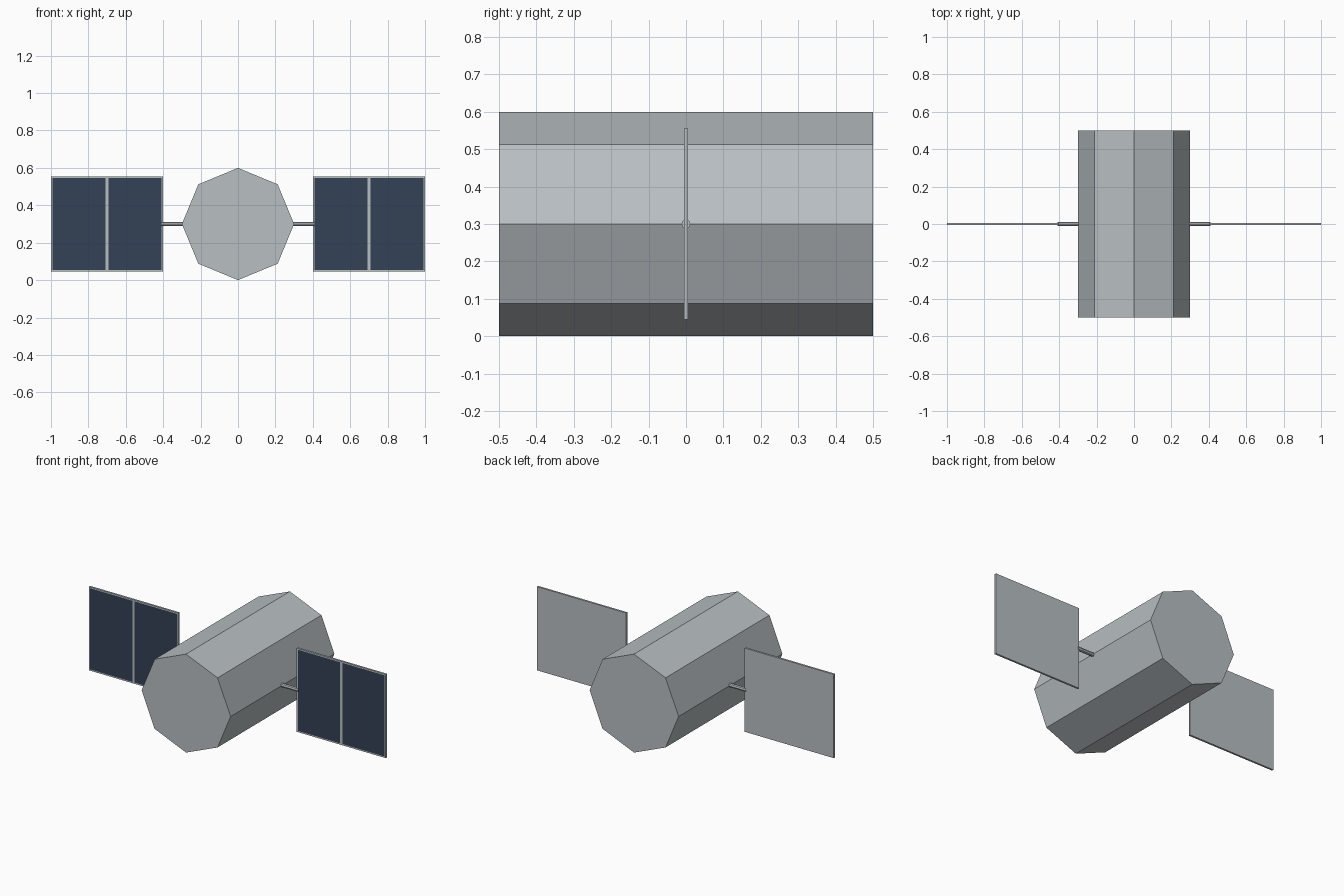
import bpy, bmesh
from math import pi
from mathutils import Matrix, Vector

cube = bpy.data.objects.get("Cube")
if cube:
    bpy.data.objects.remove(cube)

MID = 0.3  # height of the main axis


def material(name, rgb):
    mat = bpy.data.materials.new(name)
    mat.use_nodes = True
    mat.diffuse_color = (*rgb, 1)
    mat.node_tree.nodes["Principled BSDF"].inputs["Base Color"].default_value = (*rgb, 1)
    return mat


metal = material("grey metal", (0.48, 0.52, 0.54))
cell_blue = material("dark blue cells", (0.033, 0.053, 0.093))


def add_object(name, bm, *mats):
    bmesh.ops.recalc_face_normals(bm, faces=bm.faces)
    mesh = bpy.data.meshes.new(name)
    bm.to_mesh(mesh)
    bm.free()
    for mat in mats:
        mesh.materials.append(mat)
    obj = bpy.data.objects.new(name, mesh)
    bpy.context.collection.objects.link(obj)
    return obj


def prism(name, radius, length, centre, axis, sides=8):
    """Flat-sided bar along x or y, with a corner pointing up."""
    bm = bmesh.new()
    turn = Matrix.Rotation(pi / 2, 4, "X" if axis == "y" else "Y")
    bmesh.ops.create_cone(bm, cap_ends=True, segments=sides, radius1=radius,
                          radius2=radius, depth=length,
                          matrix=Matrix.Translation(centre) @ turn)
    return add_object(name, bm, metal)


def panel(name, side):
    """Thin framed panel with two inset cell fields on its front."""
    xs, zs = (0.4, 0.7, 1.0), (MID - 0.255, MID + 0.255)
    half = 0.006
    bm = bmesh.new()
    front = [[bm.verts.new((side * x, -half, z)) for z in zs] for x in xs]
    fields = [bm.faces.new((a[0], b[0], b[1], a[1])) for a, b in zip(front, front[1:])]
    # Pull the front sheet back into a slab
    back = bmesh.ops.extrude_face_region(bm, geom=fields, use_keep_orig=True)["geom"]
    bmesh.ops.translate(bm, vec=(0, 2 * half, 0),
                        verts=[v for v in back if isinstance(v, bmesh.types.BMVert)])
    bmesh.ops.recalc_face_normals(bm, faces=bm.faces)
    # Frame and divider remain around the inset cells
    bmesh.ops.inset_individual(bm, faces=fields, thickness=0.008, use_even_offset=True)
    for face in fields:
        face.material_index = 1
    return add_object(name, bm, metal, cell_blue)


# Eight-sided hull lying front to back
prism("hull", 0.3, 1.0, Vector((0, 0, MID)), "y")

# Struts and solar panels on both sides
for label, side in (("left", 1), ("right", -1)):
    prism(label + "_strut", 0.012, 0.13, Vector((side * 0.345, 0, MID)), "x")
    panel(label + "_solar_panel", side)
